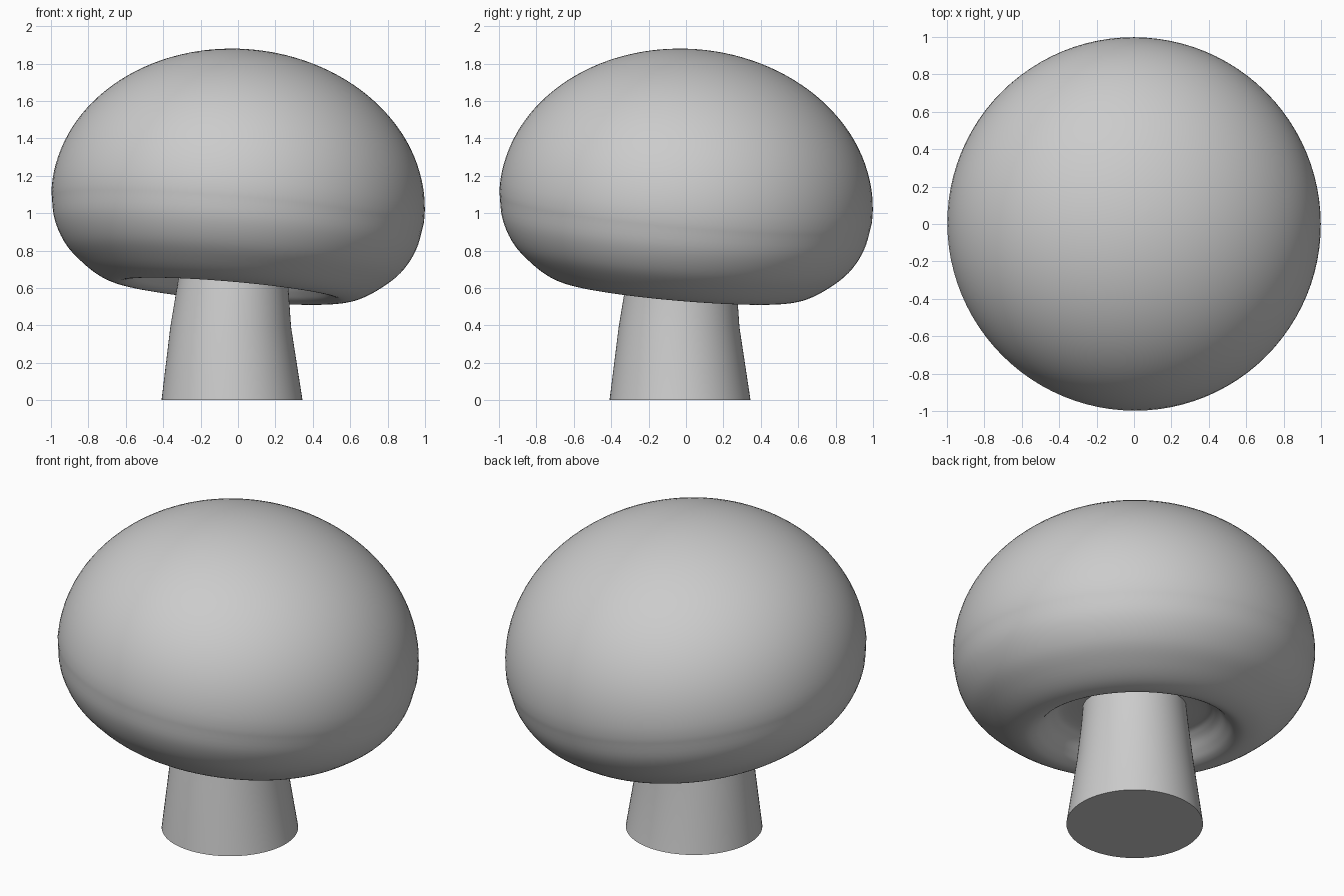
import bpy, bmesh, math
from mathutils import Vector, Matrix

if "Cube" in bpy.data.objects:
    bpy.data.objects.remove(bpy.data.objects["Cube"])


def loft(name, rings, segs=72, angle=40):
    """Bridge a stack of rings given as (centre x, centre y, z, radius); close both ends."""
    bm = bmesh.new()
    loops = []
    for cx, cy, z, r in rings:
        loops.append([bm.verts.new((cx + r * math.cos(2 * math.pi * i / segs),
                                    cy + r * math.sin(2 * math.pi * i / segs), z))
                      for i in range(segs)])
    for a, b in zip(loops, loops[1:]):
        for i in range(segs):
            j = (i + 1) % segs
            bm.faces.new((a[i], a[j], b[j], b[i]))
    bm.faces.new(loops[0][::-1])
    bm.faces.new(loops[-1])
    bmesh.ops.recalc_face_normals(bm, faces=bm.faces)
    me = bpy.data.meshes.new(name)
    bm.to_mesh(me)
    bm.free()
    ob = bpy.data.objects.new(name, me)
    bpy.context.collection.objects.link(ob)
    bpy.ops.object.select_all(action='DESELECT')
    ob.select_set(True)
    bpy.context.view_layer.objects.active = ob
    bpy.ops.object.shade_smooth_by_angle(angle=math.radians(angle))
    return ob


def smooth_path(pts, steps=5):
    """Catmull-Rom curve through 2D points."""
    p = [Vector(q) for q in pts]
    p = [2 * p[0] - p[1]] + p + [2 * p[-1] - p[-2]]
    out = []
    for a, b, c, d in zip(p, p[1:], p[2:], p[3:]):
        for k in range(steps):
            t = k / steps
            out.append(0.5 * (2 * b + (c - a) * t + (2 * a - 5 * b + 4 * c - d) * t ** 2
                              + (3 * b - a - 3 * c + d) * t ** 3))
    return out + [p[-2]]


# Cap: hollow underside and rounded rim, then an elliptical dome
under = smooth_path([(0.02, -0.32), (0.36, -0.325), (0.45, -0.36), (0.505, -0.42),
                     (0.55, -0.46), (0.61, -0.475), (0.70, -0.45), (0.80, -0.387),
                     (0.90, -0.295), (0.97, -0.17), (1.0, -0.02)])
dome = [(math.cos(t), 0.822 * math.sin(t))
        for t in (math.radians(3 + 86.5 * k / 30) for k in range(31))]
profile = [tuple(v) for v in under] + dome
cap = loft("mushroom_cap", [(0, 0, h, r) for r, h in profile], segs=96, angle=60)
tilt = Vector((0, 0, 1)).rotation_difference(Vector((0.086, 0.086, 1)))
cap.data.transform(Matrix.Translation((0, 0, 1.055)) @ tilt.to_matrix().to_4x4())

# Stem: slightly bent and tapering, running up into the cap
loft("mushroom_stem", [(-0.032, -0.032, 0, 0.377), (-0.039, -0.037, 0.39, 0.323),
                       (-0.028, -0.026, 0.62, 0.296), (-0.01, -0.01, 0.9, 0.27)])
